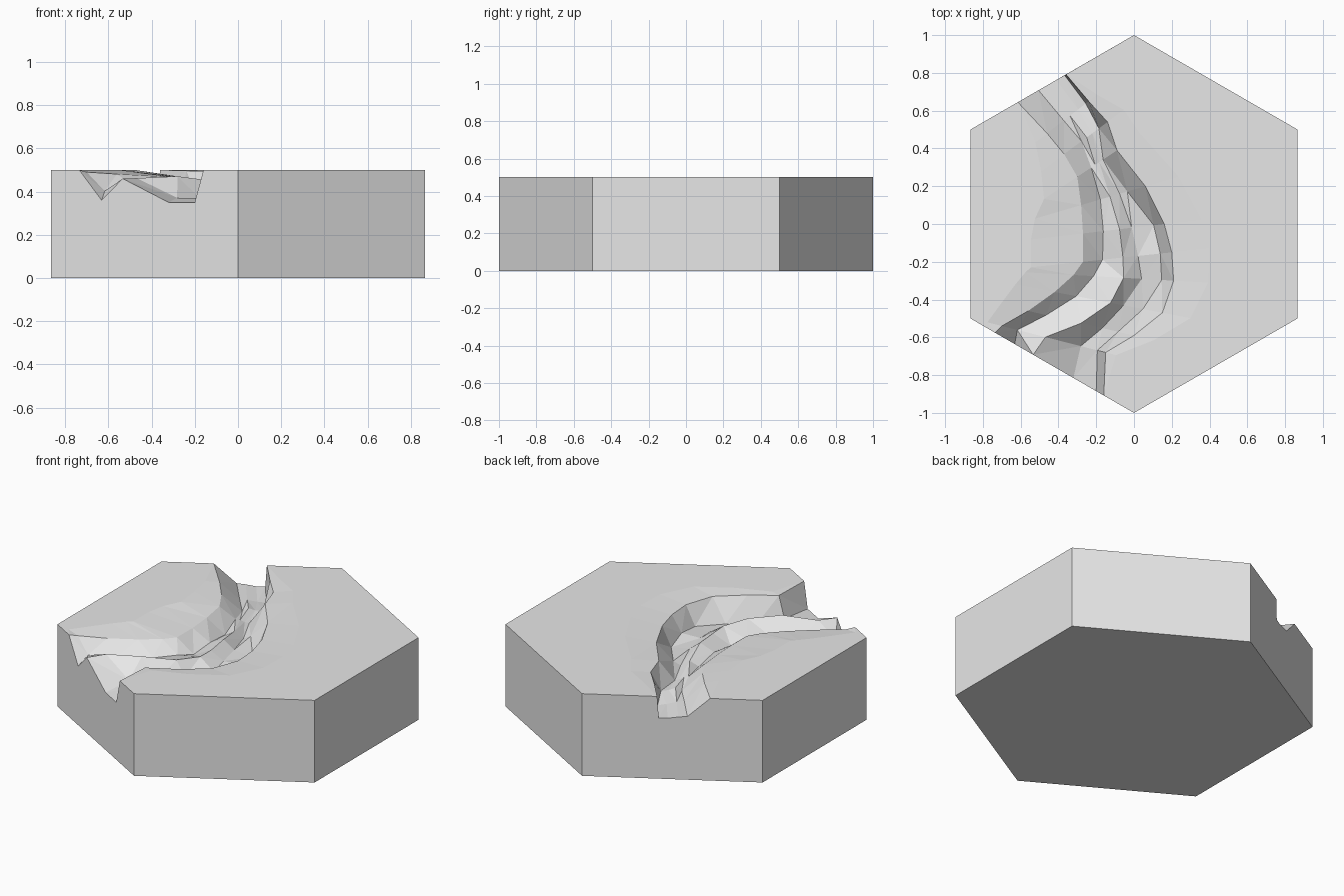
import bpy
import bmesh
import math
import random
from mathutils import Vector

random.seed(4)

default_cube = bpy.data.objects.get("Cube")
if default_cube:
    bpy.data.objects.remove(default_cube, do_unlink=True)

TOP = 0.5

# Plain stone colour
stone = bpy.data.materials.new("pale_grey_stone")
stone.use_nodes = True
stone_colour = (0.8, 0.8, 0.8, 1.0)
stone.diffuse_color = stone_colour
stone.node_tree.nodes["Principled BSDF"].inputs["Base Color"].default_value = stone_colour

# Channel banks from back to front: west rim, east rim
banks = [
    ((-.615, .645), (-.36, .792)),
    ((-.46, .48), (-.24, .65)),
    ((-.37, .37), (-.14, .54)),
    ((-.3, .25), (-.09, .39)),
    ((-.28, .1), (.06, .2)),
    ((-.27, -.05), (.16, 0)),
    ((-.27, -.2), (.2, -.15)),
    ((-.32, -.27), (.21, -.3)),
    ((-.42, -.36), (.15, -.47)),
    ((-.56, -.46), (0, -.59)),
    ((-.7, -.54), (-.15, -.68)),
    ((-.735, -.576), (-.16, -.908)),
]

# Bed across each section: west foot, gravel bar, deep channel start and end,
# as fractions of the width, then heights of foot, bar and channel
beds = [
    (.43, .6, .8, .97, .385, .38, .37),
    (.4, .55, .75, .93, .39, .39, .37),
    (.4, .52, .65, .8, .39, .4, .37),
    (.35, .45, .55, .65, .39, .4, .38),
    (.3, .45, .6, .72, .39, .42, .38),
    (.25, .45, .6, .87, .39, .43, .38),
    (.22, .45, .62, .87, .39, .43, .38),
    (.2, .5, .68, .88, .39, .45, .37),
    (.2, .52, .64, .82, .4, .46, .37),
    (.17, .5, .7, .85, .4, .46, .36),
    (.15, .42, .76, .92, .39, .46, .36),
    (.18, .35, .72, .93, .36, .46, .35),
]

bm = bmesh.new()
last = len(banks) - 1


def add_section(index):
    """One row of points: shoulder, rim, bed, rim, shoulder."""
    west, east = (Vector((p[0], p[1], 0)) for p in banks[index])
    foot, bar, start, end, foot_z, bar_z, deep_z = beds[index]
    swell = math.sin(math.pi * index / last)
    inner = 0 < index < last
    out = (west - east).normalized()
    row = []

    def point(pos, z):
        row.append(bm.verts.new((pos.x, pos.y, z)))

    if inner:
        point(west + out * .28 * swell, TOP)
    point(west, TOP - .035 * swell)
    for t, z in ((foot, foot_z), (bar, bar_z), (start, deep_z), (end, deep_z)):
        rough = random.uniform(-.015, .015) if inner else 0
        point(west.lerp(east, t), z + rough)
    point(east, TOP - .012 * swell)
    if inner:
        point(east - out * .2 * swell, TOP)
    else:
        # End rows have no shoulder, so the rim stands in for it
        row.insert(0, row[0])
        row.append(row[-1])
    return row


rows = [add_section(i) for i in range(len(banks))]

# Channel bed and sloping shoulders
strip = []
for row, following in zip(rows, rows[1:]):
    for j in range(len(row) - 1):
        corners = []
        for v in (row[j], following[j], following[j + 1], row[j + 1]):
            if v not in corners:
                corners.append(v)
        strip.append(bm.faces.new(corners))
bmesh.ops.triangulate(bm, faces=strip, quad_method='SHORT_EDGE')


# Hexagon corners, counted anticlockwise from the front point
def hexagon(z):
    angles = [math.radians(60 * i - 90) for i in range(6)]
    return [bm.verts.new((math.cos(a), math.sin(a), z)) for a in angles]


base, rim = hexagon(0), hexagon(TOP)
west_shoulder = [row[0] for row in rows]
east_shoulder = [row[-1] for row in rows]

# Flat ground on either side of the channel
bm.faces.new([rim[4], rim[5]] + west_shoulder[::-1])
bm.faces.new(rim[:4] + east_shoulder)

# Outer walls, two of them notched by the channel
notches = {3: rows[0][1:-1][::-1], 5: rows[-1][1:-1]}
for i in range(6):
    n = (i + 1) % 6
    bm.faces.new([base[i], base[n], rim[n]] + notches.get(i, [])[::-1] + [rim[i]])
bm.faces.new(base[::-1])
bmesh.ops.recalc_face_normals(bm, faces=bm.faces[:])

mesh = bpy.data.meshes.new("riverbed_tile")
bm.to_mesh(mesh)
bm.free()
mesh.materials.append(stone)
tile = bpy.data.objects.new("riverbed_tile", mesh)
bpy.context.scene.collection.objects.link(tile)
